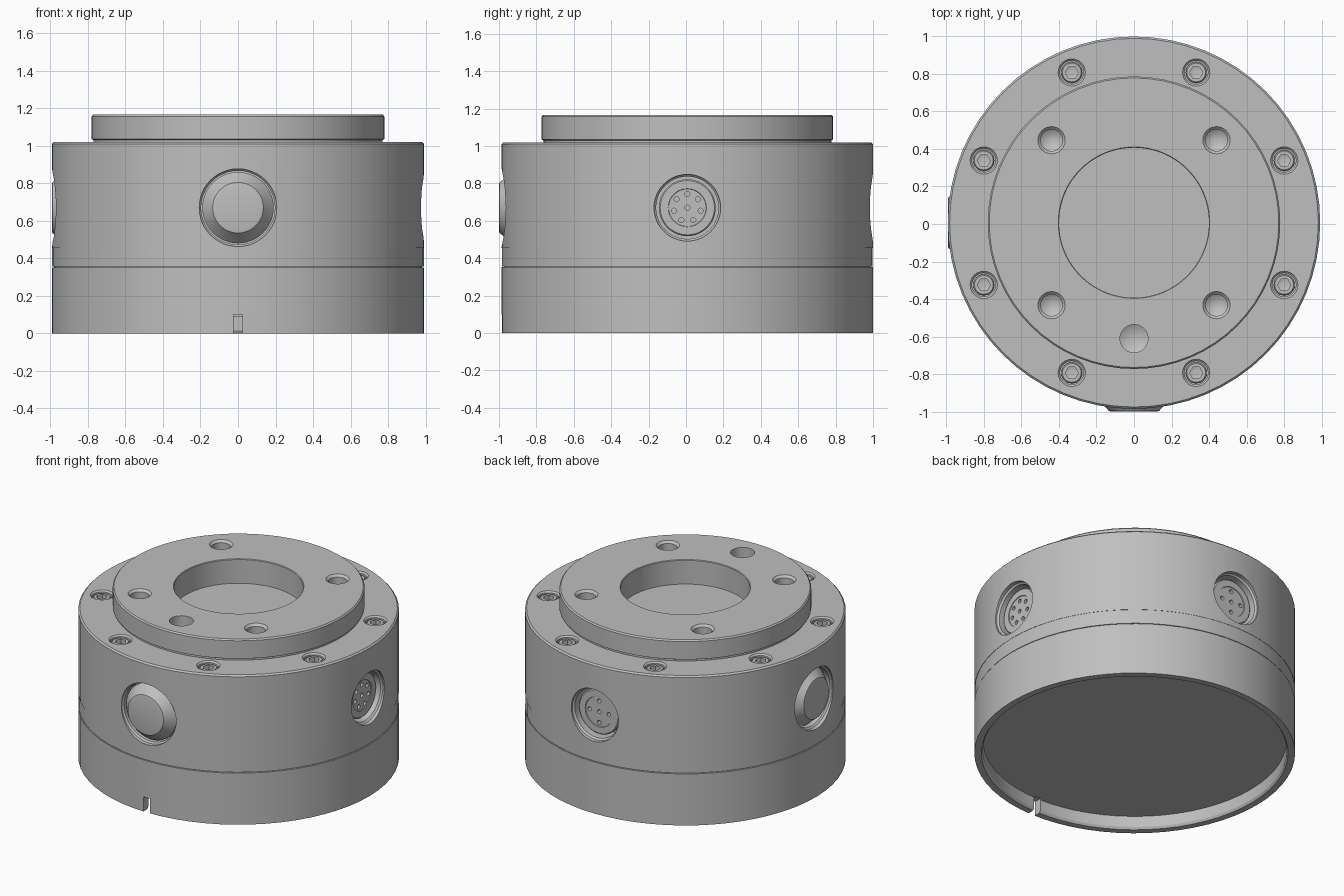
import bpy, bmesh
from math import pi, sin, cos
from mathutils import Matrix, Vector

R = 0.993        # main radius
CY = 0.007       # y of the main axis
PORT_Z = 0.67    # height of the side openings

cube = bpy.data.objects.get("Cube")
if cube:
    bpy.data.objects.remove(cube, do_unlink=True)

grey = bpy.data.materials.new("machined grey")
grey.use_nodes = True
colour = (0.52, 0.52, 0.52, 1)
grey.diffuse_color = colour
grey.node_tree.nodes["Principled BSDF"].inputs["Base Color"].default_value = colour


def lathe(bm, profile, matrix=Matrix(), segments=64):
    """Add a closed turned solid; the profile holds (radius, height) from axis to axis."""
    part = bmesh.new()
    verts = [part.verts.new((r, 0, z)) for r, z in profile]
    edges = [part.edges.new(pair) for pair in zip(verts, verts[1:])]
    bmesh.ops.spin(part, geom=verts + edges, axis=(0, 0, 1), cent=(0, 0, 0),
                   angle=2 * pi, steps=segments, use_duplicate=False)
    bmesh.ops.remove_doubles(part, verts=part.verts, dist=1e-5)
    bmesh.ops.recalc_face_normals(part, faces=part.faces)
    part.transform(matrix)
    mesh = bpy.data.meshes.new("temp")
    part.to_mesh(mesh)
    part.free()
    bm.from_mesh(mesh)
    bpy.data.meshes.remove(mesh)


def make(name, bm):
    mesh = bpy.data.meshes.new(name)
    bm.to_mesh(mesh)
    bm.free()
    mesh.materials.append(grey)
    obj = bpy.data.objects.new(name, mesh)
    obj.location.y = CY
    bpy.context.collection.objects.link(obj)
    return obj


def turned(name, profile, matrix=Matrix(), segments=64):
    bm = bmesh.new()
    lathe(bm, profile, matrix, segments)
    return make(name, bm)


def activate(obj):
    bpy.ops.object.select_all(action='DESELECT')
    obj.select_set(True)
    bpy.context.view_layer.objects.active = obj


def cut(obj, bm):
    cutter = make("cutter", bm)
    cutter.hide_render = True
    mod = obj.modifiers.new("cut", 'BOOLEAN')
    mod.operation = 'DIFFERENCE'
    mod.solver = 'EXACT'
    mod.object = cutter
    activate(obj)
    bpy.ops.object.modifier_apply(modifier=mod.name)
    bpy.data.objects.remove(cutter, do_unlink=True)


def facing(angle):
    """Matrix turning +z outward: angle 0 is the front, a quarter turn is +x."""
    return (Matrix.Translation((0, 0, PORT_Z)) @ Matrix.Rotation(angle, 4, 'Z')
            @ Matrix.Rotation(pi / 2, 4, 'X'))


def ring(count, radius, start):
    return [Vector((radius * cos(start + 2 * pi * i / count),
                    radius * sin(start + 2 * pi * i / count), 0)) for i in range(count)]


# Base ring with hollow underside and alignment notch
base = turned("base_ring", [(0, 0.09), (0.94, 0.09), (0.94, 0.015), (0.95, 0),
                            (R, 0), (R, 0.352), (0, 0.352)])
bm = bmesh.new()
bmesh.ops.create_cube(bm, size=1, matrix=Matrix.Translation((0, -R, 0.04))
                      @ Matrix.Diagonal((0.05, 0.14, 0.12, 1)))
cut(base, bm)

# Thin band between base and housing
turned("spacer_band", [(0, 0.34), (0.98, 0.34), (0.98, 0.357), (0.991, 0.357),
                       (0.991, 0.455), (0, 0.455)])

# Main housing, with side openings and screw counterbores
housing = turned("housing", [(0, 0.454), (R, 0.454), (R, 1.01), (R - 0.01, 1.02),
                             (0.7, 1.02), (0.7, 0.85), (0, 0.85)])
screws = ring(8, 0.867, pi / 8)
bm = bmesh.new()
for angle in (0, -pi / 2):
    lathe(bm, [(0, 0.9), (0.197, 0.9), (0.197, 0.955), (0.207, 0.965),
               (0.207, 1.1), (0, 1.1)], facing(angle), 48)
for angle in (pi / 2, pi):
    lathe(bm, [(0, 0.84), (0.167, 0.84), (0.167, 0.955), (0.178, 0.966),
               (0.178, 1.1), (0, 1.1)], facing(angle), 48)
for spot in screws:
    lathe(bm, [(0, 0.97), (0.063, 0.97), (0.063, 1.01), (0.083, 1.03), (0, 1.03)],
          Matrix.Translation(spot), 24)
cut(housing, bm)

# Mounting flange with central pocket and bolt holes
flange = turned("mounting_flange", [(0, 0.85), (0.7, 0.85), (0.7, 1.0), (0.77, 1.0),
                                    (0.77, 1.03), (0.78, 1.035), (0.78, 1.157),
                                    (0.772, 1.166), (0.404, 1.166), (0.4, 1.162),
                                    (0.4, 1.0), (0, 1.0)])
bm = bmesh.new()
for spot in ring(4, 0.622, pi / 4):
    lathe(bm, [(0, 0.93), (0.058, 0.97), (0.058, 1.151), (0.083, 1.176), (0, 1.176)],
          Matrix.Translation(spot), 24)
lathe(bm, [(0, 0.96), (0.075, 1.0), (0.075, 1.2), (0, 1.2)],
      Matrix.Translation((0, -0.618, 0)), 24)
cut(flange, bm)

# Socket head screws
for i, spot in enumerate(screws):
    move = Matrix.Translation(spot)
    screw = turned(f"cap_screw_{i + 1}", [(0, 0.94), (0.056, 0.94), (0.056, 1.0),
                                          (0.05, 1.007), (0, 1.007)], move, 24)
    bm = bmesh.new()
    lathe(bm, [(0, 0.965), (0.035, 0.975), (0.035, 1.1), (0, 1.1)], move, 6)
    cut(screw, bm)

# Sealing plugs on the front and the -x side
for name, angle, tip in (("front_plug", 0, 1.007), ("side_plug", -pi / 2, R)):
    turned(name, [(0, 0.86), (0.19, 0.86), (0.19, tip - 0.065), (0.14, tip - 0.01),
                  (0.135, tip - 0.003), (0.122, tip), (0, tip)], facing(angle), 48)

# Connector sockets with pin holes on the +x side and the back
for name, angle, pins in (("side_connector", pi / 2, 7), ("back_connector", pi, 4)):
    place = facing(angle)
    socket = turned(name, [(0, 0.8), (0.152, 0.8), (0.152, 0.928), (0.145, 0.935),
                           (0.102, 0.935), (0.1, 0.93), (0, 0.93)], place, 48)
    bm = bmesh.new()
    for spot in ring(pins, 0.073, pi / 2) + [Vector()]:
        lathe(bm, [(0, 0.9), (0.014, 0.9), (0.014, 0.96), (0, 0.96)],
              place @ Matrix.Translation(spot), 12)
    cut(socket, bm)

# Smooth turned surfaces, crisp machined edges
for obj in bpy.context.collection.objects:
    if obj.type == 'MESH' and grey.name in obj.data.materials:
        activate(obj)
        bpy.ops.object.shade_smooth_by_angle(angle=pi / 7)
